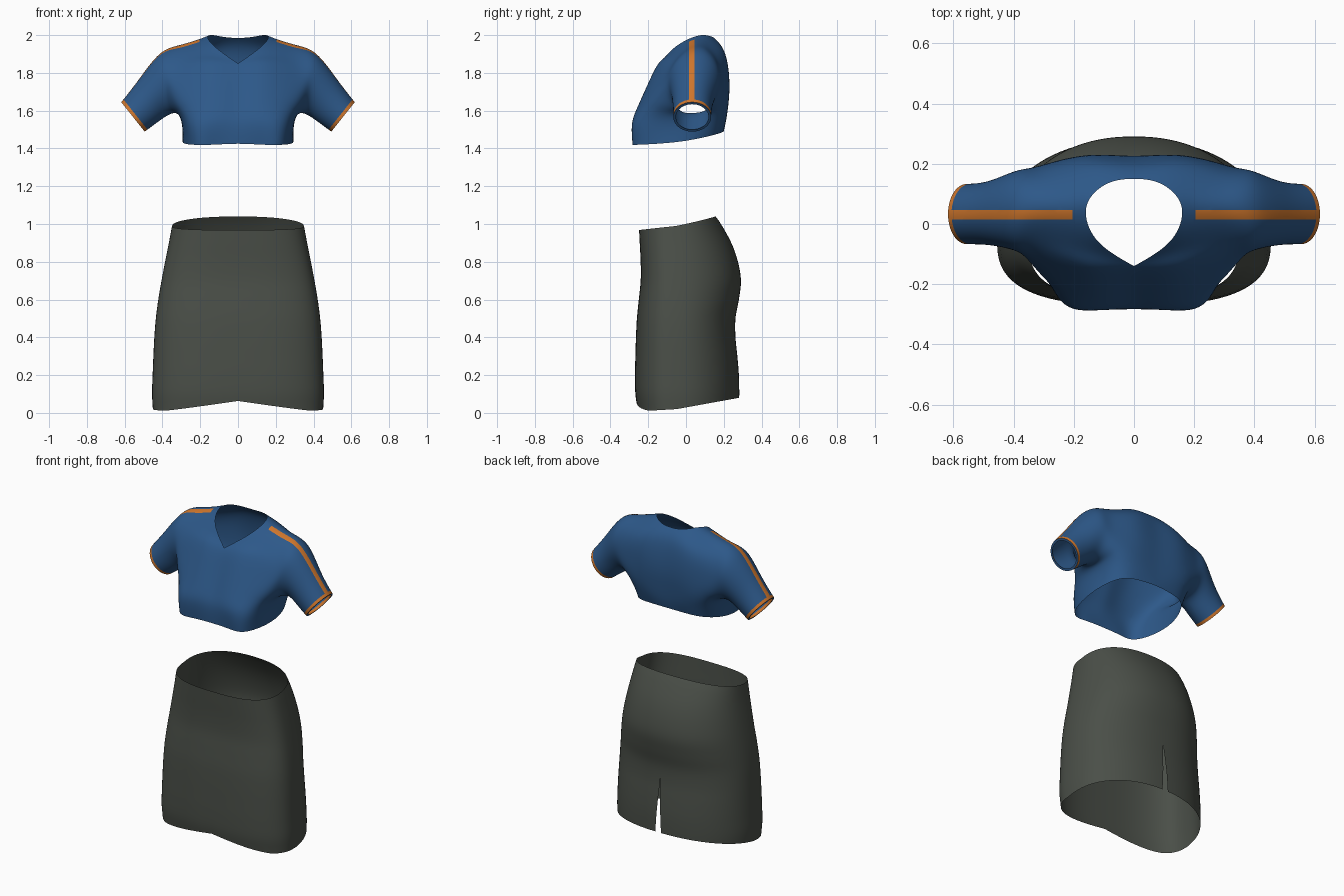
import bpy, bmesh, math
from mathutils import Vector

cube = bpy.data.objects.get("Cube")
if cube:
    bpy.data.objects.remove(cube, do_unlink=True)

def material(name, color):
    mat = bpy.data.materials.new(name)
    mat.use_nodes = True
    mat.diffuse_color = (*color, 1)
    mat.node_tree.nodes["Principled BSDF"].inputs["Base Color"].default_value = (*color, 1)
    return mat

blue = material("blue cloth", (0.026, 0.098, 0.25))
orange = material("orange trim", (0.62, 0.18, 0.025))
grey = material("dark grey cloth", (0.068, 0.077, 0.064))

def add_object(name, bm, *mats):
    mesh = bpy.data.meshes.new(name)
    bm.to_mesh(mesh)
    bm.free()
    for mat in mats:
        mesh.materials.append(mat)
    mesh.shade_smooth()
    obj = bpy.data.objects.new(name, mesh)
    bpy.context.collection.objects.link(obj)
    return obj

def evaluated(obj):
    bpy.context.view_layer.update()
    return obj.evaluated_get(bpy.context.evaluated_depsgraph_get())

# Skirt: loft of rounded sections, one value per tenth of height
FRONT = [.255, .268, .27, .268, .265, .26, .25, .24, .24, .245, .25, .255]
BACK = [.28, .282, .28, .272, .262, .262, .28, .291, .275, .24, .185, .12]
WIDTH = [.45, .455, .452, .448, .443, .435, .422, .405, .386, .366, .347, .325]
MIDDLE = -0.05

def profile(values, z):
    """Catmull-Rom interpolation along the height."""
    z = min(max(z * 10, 0), len(values) - 1.001)
    i, t = int(z), z - int(z)
    a, b, c, d = [values[min(max(i + k, 0), len(values) - 1)] for k in (-1, 0, 1, 2)]
    return b + t / 2 * (c - a + t * (2 * a - 5 * b + 4 * c - d + t * (3 * (b - c) + d - a)))

def skirt_point(turn, t):
    angle = math.pi / 2 + turn * math.tau
    s, c = math.sin(angle), math.cos(angle)
    n = 2.2 if s > 0 else 2.8
    across, along = [math.copysign(abs(v) ** (2 / n), v) for v in (c, s)]
    if s > 0:
        hem, rim = .02 + .06 * along, .99 + .05 * along
    else:
        notch = .055 * max(0, 1 - abs(across) / .85)
        hem, rim = .02 + .012 * along + notch, .99 + .022 * along
    z = hem + (rim - hem) * t
    depth = profile(BACK, z) - MIDDLE if s > 0 else profile(FRONT, z) + MIDDLE
    return Vector((profile(WIDTH, z) * across, MIDDLE + depth * along, z))

SEGMENTS, ROWS, SLIT_TOP = 96, 40, 0.42
bm = bmesh.new()
grid = []
for r in range(ROWS + 1):
    row = []
    for k in range(SEGMENTS + 1):
        p = skirt_point(k / SEGMENTS, r / ROWS)
        # Back slit: the two seam edges part below the slit top
        if k in (0, SEGMENTS):
            gap = .025 * max(0, 1 - p.z / SLIT_TOP)
            p.x = gap if k else -gap
        row.append(bm.verts.new(p))
    grid.append(row)
for low, high in zip(grid, grid[1:]):
    for k in range(SEGMENTS):
        bm.faces.new((low[k], high[k], high[k + 1], low[k + 1]))
bmesh.ops.remove_doubles(bm, verts=bm.verts, dist=0.0005)
bmesh.ops.recalc_face_normals(bm, faces=bm.faces)
add_object("skirt", bm, grey)

# Top: half cage, rows run from front centre round the side to back centre
bm = bmesh.new()
crease = bm.verts.layers.float.new("crease_vert")

def verts(*points):
    return [bm.verts.new(p) for p in points]

def strip(a, b, closed=False):
    if closed:
        a, b = a + a[:1], b + b[:1]
    for i in range(len(a) - 1):
        bm.faces.new((a[i], a[i + 1], b[i + 1], b[i]))

hem = verts((0, -.283, 1.425), (.13, -.28, 1.42), (.24, -.25, 1.42), (.293, -.04, 1.435),
            (.24, .14, 1.47), (.13, .19, 1.485), (0, .2, 1.49))
bust = verts((0, -.28, 1.53), (.13, -.285, 1.53), (.26, -.235, 1.52), (.295, -.01, 1.52),
             (.255, .16, 1.54), (.13, .21, 1.55), (0, .212, 1.55))
chest = verts((0, -.248, 1.62), (.13, -.255, 1.62), (.3, -.178, 1.61), (.315, .02, 1.58),
              (.29, .18, 1.62), (.15, .224, 1.64), (0, .222, 1.64))
front = verts((0, -.19, 1.75), (.15, -.195, 1.75), (.32, -.13, 1.74))
back = verts((.31, .192, 1.75), (.16, .228, 1.76), (0, .225, 1.76))
yoke = verts((.15, -.135, 1.86), (.3, -.07, 1.86))
nape = verts((.3, .155, 1.89), (.15, .205, 1.9), (0, .2, 1.91))
shoulder = bm.verts.new((.3, .05, 1.95))
neck = verts((0, -.14, 1.85), (.118, -.06, 1.935), (.16, .035, 1.988),
             (.135, .1, 2), (.075, .14, 1.99), (0, .15, 1.985))
strip(hem, bust)
strip(bust, chest)
strip(chest[:3], front)
strip(chest[4:], back)
strip(front, neck[:1] + yoke)
strip(back, nape)
strip(yoke + [shoulder], neck[:3])
strip([shoulder] + nape, neck[2:])

# Sleeve: eight-sided rings continuing the armhole
loop = [chest[3], chest[2], front[2], yoke[1], shoulder, nape[0], back[0], chest[4]]
CUFF_TOP, CUFF_LOW = Vector((.618, .033, 1.645)), Vector((.494, .033, 1.489))
for high, low, depth in (
        (Vector((.415, .05, 1.9)), Vector((.362, .035, 1.58)), .135),
        (Vector((.525, .038, 1.765)), Vector((.425, .035, 1.54)), .107),
        (CUFF_TOP, CUFF_LOW, .1)):
    ring = []
    for k in range(8):
        a = k * math.tau / 8
        p = (high + low) / 2 - (high - low) / 2 * math.cos(a)
        p.y -= depth * math.sin(a)
        ring.append(bm.verts.new(p))
    strip(loop, ring, closed=True)
    loop = ring

# Keep the point of the V neck sharp, then mirror the half cage
neck[0][crease] = 1
bmesh.ops.mirror(bm, geom=bm.verts[:] + bm.edges[:] + bm.faces[:],
                 axis="X", merge_dist=0.0005)
bmesh.ops.recalc_face_normals(bm, faces=bm.faces)
top = add_object("cropped_top", bm, blue, orange)
top.modifiers.new("smooth", "SUBSURF").levels = 3

# Adjust the cage until the smooth cloth passes through the cage points
goal = [v.co.copy() for v in top.data.vertices]
for step in range(6):
    smooth = evaluated(top).data
    moves = [g - smooth.vertices[i].co for i, g in enumerate(goal)]
    for v, move in zip(top.data.vertices, moves):
        v.co += move * 0.8
    top.data.update()

# Cut the trim lines into the smooth cloth and colour the bands
bm = bmesh.new()
bm.from_mesh(evaluated(top).data)
axis = Vector((CUFF_TOP.z - CUFF_LOW.z, 0, CUFF_LOW.x - CUFF_TOP.x)).normalized()
centre = (CUFF_TOP + CUFF_LOW) / 2
edge = centre - axis * 0.018
START, STRIPE = 0.205, (0.015, 0.046)

def cut(point, normal):
    bmesh.ops.bisect_plane(bm, geom=bm.verts[:] + bm.edges[:] + bm.faces[:],
                           plane_co=point, plane_no=normal, dist=1e-5)

for y in STRIPE:
    cut((0, y, 0), (0, 1, 0))
for side in (-1, 1):
    cut((side * START, 0, 0), (1, 0, 0))
    cut((side * edge.x, edge.y, edge.z), (side * axis.x, 0, axis.z))
bm.normal_update()
for f in bm.faces:
    c = f.calc_center_median()
    c.x = abs(c.x)
    cuff = (c - edge).dot(axis) > 0 and c.x > 0.45
    stripe = c.x > START and STRIPE[0] < c.y < STRIPE[1] and f.normal.z > 0.1
    f.material_index = int(cuff or stripe)
    f.smooth = True

# Narrow blue lip turned in at each cuff opening
rims = [e for e in bm.edges if e.is_boundary and abs(e.verts[0].co.x) > 0.45]
lip = bmesh.ops.extrude_edge_only(bm, edges=rims)["geom"]
for item in lip:
    if isinstance(item, bmesh.types.BMVert):
        middle = Vector((math.copysign(centre.x, item.co.x), centre.y, centre.z))
        item.co = item.co.lerp(middle, 0.14)
    elif isinstance(item, bmesh.types.BMFace):
        item.material_index, item.smooth = 0, False
bmesh.ops.recalc_face_normals(bm, faces=bm.faces)
top.modifiers.clear()
bm.to_mesh(top.data)
bm.free()
